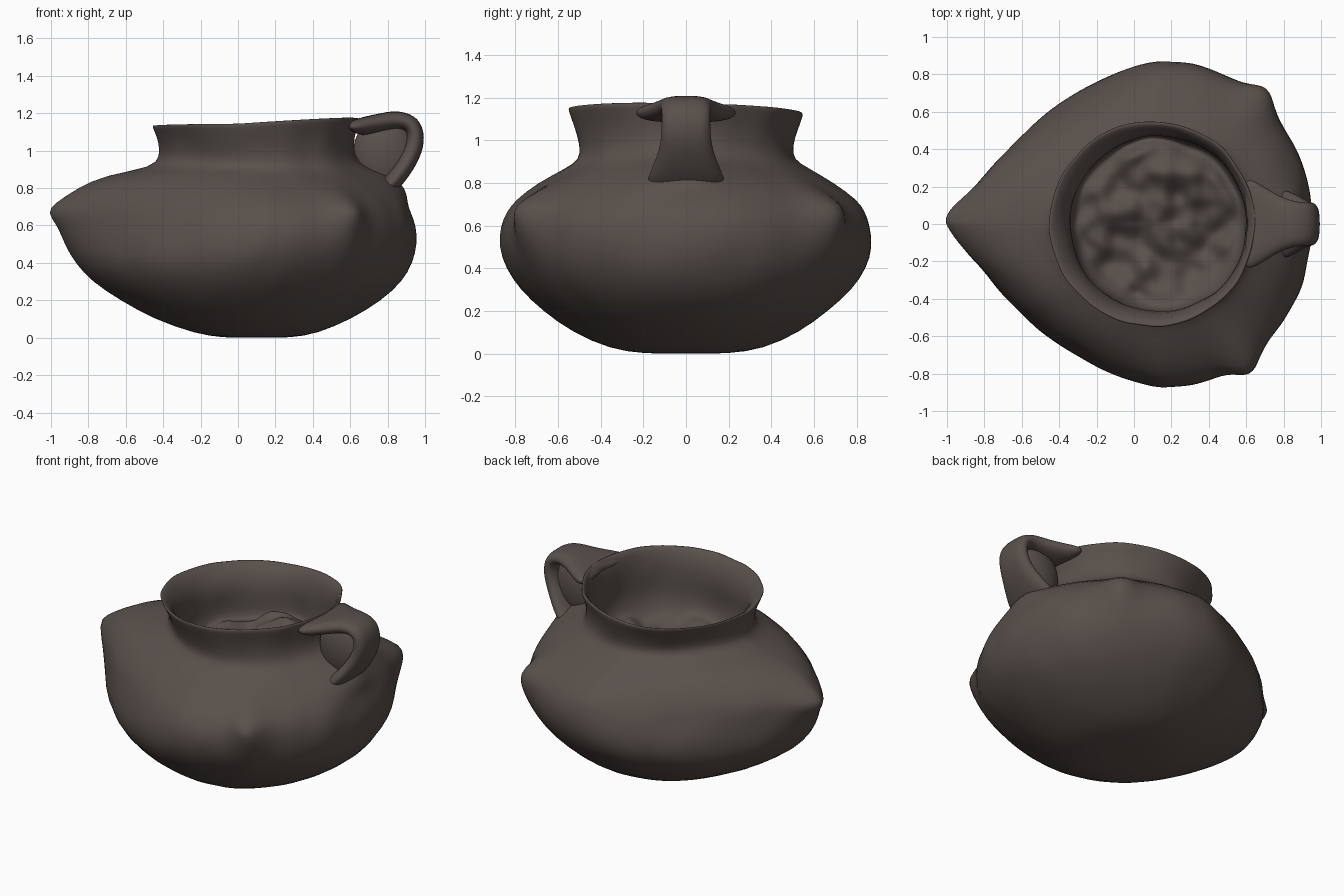
import bpy
import bmesh
from math import sin, cos, pi, exp, copysign
from mathutils import Vector, noise

default = bpy.data.objects.get("Cube")
if default:
    bpy.data.objects.remove(default, do_unlink=True)

# Single dark clay colour
CLAY = (0.1, 0.08, 0.07, 1)
clay = bpy.data.materials.new("dark brown clay")
clay.use_nodes = True
clay.diffuse_color = CLAY
clay.node_tree.nodes["Principled BSDF"].inputs["Base Color"].default_value = CLAY
clay.node_tree.nodes["Principled BSDF"].inputs["Roughness"].default_value = 0.9

SEGMENTS = 96


def finish(obj, levels):
    obj.data.materials.append(clay)
    for poly in obj.data.polygons:
        poly.use_smooth = True
    if levels:
        sub = obj.modifiers.new("soften", 'SUBSURF')
        sub.levels = sub.render_levels = levels


def loft(name, rings, levels):
    """Skin a list of closed point rings and cap both ends with a fan."""
    bm = bmesh.new()
    loops = [[bm.verts.new(p) for p in ring] for ring in rings]
    for a, b in zip(loops, loops[1:]):
        for i in range(len(a)):
            j = (i + 1) % len(a)
            bm.faces.new((a[i], a[j], b[j], b[i]))
    for loop in (loops[0], loops[-1]):
        middle = bm.verts.new(sum((v.co for v in loop), Vector()) / len(loop))
        for i in range(len(loop)):
            bm.faces.new((loop[i - 1], loop[i], middle))
    bmesh.ops.recalc_face_normals(bm, faces=bm.faces)
    mesh = bpy.data.meshes.new(name)
    bm.to_mesh(mesh)
    bm.free()
    obj = bpy.data.objects.new(name, mesh)
    bpy.context.collection.objects.link(obj)
    finish(obj, levels)


def bell(value, centre, width):
    return exp(-((value - centre) / width) ** 2)


def clamp(t):
    return max(0.0, min(1.0, t))


# Shoulder lugs, handle root and toe tip: centre, push, spread, height
BULGES = [(Vector((0.67, 0.66, 0.69)), Vector((0.06, 0.09, 0)), 0.11, 0.16),
          (Vector((0.58, -0.70, 0.7)), Vector((0.05, -0.11, 0)), 0.1, 0.16),
          (Vector((0.78, 0, 0.84)), Vector((0.1, 0, 0)), 0.17, 0.08),
          (Vector((-0.96, 0.02, 0.675)), Vector((-0.055, 0.02, 0)), 0.12, 0.05)]


def outline(z, left, right, half, wall=True):
    """Ring that is round on the right and drawn to a point on the left."""
    belly = bell(z, 0.67, 0.28 if z > 0.67 else 0.38) if wall else 0
    cx = (left + right) / 2 * (1 - belly) + 0.18 * belly
    power = 2 - 0.64 * belly
    ring = []
    for i in range(SEGMENTS):
        a = 2 * pi * i / SEGMENTS
        c, s = cos(a), sin(a)
        if c < 0:
            x = cx - (cx - left) * abs(c) ** (2 / power)
            y = half * copysign(abs(s) ** (2 / power), s)
        else:
            x, y = cx + (right - cx) * c, half * s
        # the lip rises gently towards the handle and one side
        lip = clamp((z - 0.95) / 0.18)
        p = Vector((x, y, z + lip * (0.04 * clamp(x / 0.6) - 0.02 * y)))
        if wall:
            for spot, push, spread, tall in BULGES:
                d = p - spot
                p += push * exp(-(d.xy.length / spread) ** 2 - (d.z / tall) ** 2)
        if z > 0.01:
            p += Vector((c, s, 0)) * 0.012 * noise.noise(p * 6)
        ring.append(p)
    return ring


# Outer wall from foot to lip: height, left, right, half depth
OUTER = [(0, -0.08, 0.28, 0.2), (0.02, -0.22, 0.42, 0.36),
         (0.1, -0.45, 0.61, 0.53), (0.2, -0.63, 0.77, 0.67),
         (0.3, -0.78, 0.88, 0.78), (0.4, -0.87, 0.93, 0.85),
         (0.5, -0.925, 0.955, 0.88), (0.6, -0.96, 0.955, 0.87),
         (0.67, -0.975, 0.93, 0.84), (0.72, -0.95, 0.905, 0.8),
         (0.8, -0.86, 0.84, 0.695), (0.87, -0.71, 0.74, 0.57),
         (0.91, -0.45, 0.65, 0.505), (0.97, -0.415, 0.62, 0.5),
         (1.05, -0.42, 0.62, 0.52), (1.12, -0.455, 0.65, 0.55),
         (1.135, -0.46, 0.65, 0.55)]
# Inner wall from lip to the fill
INNER = [(1.135, -0.44, 0.635, 0.53), (1.08, -0.37, 0.61, 0.485),
         (0.98, -0.335, 0.6, 0.465), (0.88, -0.345, 0.61, 0.475),
         (0.8, -0.33, 0.59, 0.46)]

rings = [outline(*r) for r in OUTER]
rings += [outline(*r, wall=False) for r in INNER]

# Lumpy fill inside the mouth, higher towards the back
centre = Vector((0.13, 0.01, 0.78))
edge = rings[-1]
steps = 20
for k in range(1, steps):
    t = 1 - k / steps
    ring = []
    for p in edge:
        q = centre + (p - centre) * t
        blend = clamp((1 - t) * 6)
        lumps = 0.08 * noise.noise(q * 4) + 0.06 * noise.noise(q * 9)
        q.z = 0.78 + blend * (lumps + 0.25 * q.y)
        ring.append(q)
    rings.append(ring)
loft("pot_body", rings, 1)

# Strap handle from lip to shoulder: x, z, half width
PATH = [(0.65, 1.125, 0.27), (0.71, 1.138, 0.21), (0.78, 1.155, 0.15),
        (0.86, 1.168, 0.12), (0.935, 1.145, 0.115), (0.955, 1.07, 0.115),
        (0.93, 0.98, 0.12), (0.875, 0.89, 0.15), (0.81, 0.81, 0.19),
        (0.7, 0.73, 0.18)]
sections = []
for i, (x, z, half) in enumerate(PATH):
    before, after = PATH[max(i - 1, 0)], PATH[min(i + 1, len(PATH) - 1)]
    along = Vector((after[0] - before[0], 0, after[1] - before[1])).normalized()
    normal = Vector((-along.z, 0, along.x))
    # the upper end curls around the lip
    curl = clamp((0.8 - x) / 0.15) if z > 1 else 0
    section = []
    for j in range(16):
        a = 2 * pi * j / 16
        across = half * copysign(abs(cos(a)) ** 0.6, cos(a))
        bent = Vector((x - curl * across ** 2, across, z))
        section.append(bent + normal * 0.05 * sin(a))
    sections.append(section)
loft("strap_handle", sections, 2)

# Clay web closing the hollow behind the strap
bpy.ops.mesh.primitive_uv_sphere_add(segments=32, ring_count=16, radius=1,
                                     location=(0.78, 0, 0.985))
web = bpy.context.object
web.name = "handle_web"
web.scale = (0.165, 0.095, 0.2)
finish(web, 0)
